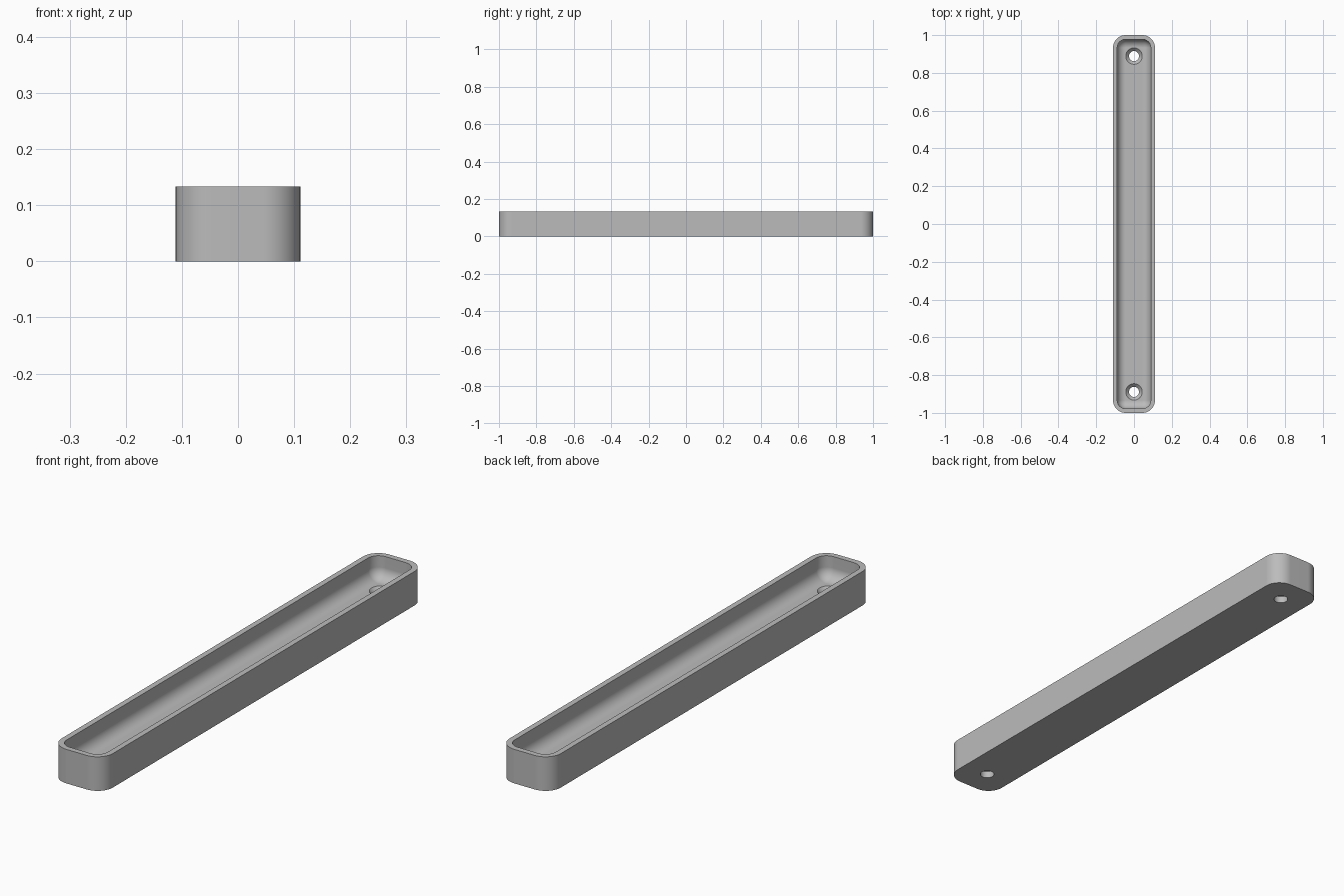
import bpy, bmesh
from math import sin, cos, pi, radians

U = 2 / 90                      # one design unit
WIDTH, LENGTH, HEIGHT = 10 * U, 90 * U, 6 * U
CORNER, WALL, FLOOR, FILLET = 3 * U, U, 2 * U, 2 * U
HOLE_Y = 40 * U
HOLE_R, SINK_R = 1.2 * U, 1.96 * U

old = bpy.data.objects.get("Cube")
if old:
    bpy.data.objects.remove(old, do_unlink=True)

grey = bpy.data.materials.new("plain_grey")
grey.use_nodes = True
colour = (0.5, 0.5, 0.5, 1)
grey.diffuse_color = colour
grey.node_tree.nodes["Principled BSDF"].inputs["Base Color"].default_value = colour


def rounded_ring(inset, z, steps=12):
    """Rounded rectangle outline, inset from the outer wall."""
    r = max(CORNER - inset, 0)
    cx, cy = WIDTH / 2 - CORNER, LENGTH / 2 - CORNER
    pts = []
    for k, (sx, sy) in enumerate([(1, 1), (-1, 1), (-1, -1), (1, -1)]):
        for i in range(steps + 1):
            a = (k + i / steps) * pi / 2
            pts.append((sx * cx + r * cos(a), sy * cy + r * sin(a), z))
    return pts


def circle_ring(r, z, y, steps=48):
    return [(r * cos(2 * pi * i / steps), y + r * sin(2 * pi * i / steps), z)
            for i in range(steps)]


def loft(name, rings):
    """Skin a stack of rings and cap both ends."""
    bm = bmesh.new()
    loops = [[bm.verts.new(p) for p in ring] for ring in rings]
    n = len(loops[0])
    for a, b in zip(loops, loops[1:]):
        for i in range(n):
            j = (i + 1) % n
            bm.faces.new((a[i], a[j], b[j], b[i]))
    bm.faces.new(loops[0][::-1])
    bm.faces.new(loops[-1])
    bmesh.ops.remove_doubles(bm, verts=bm.verts, dist=1e-5)
    bmesh.ops.recalc_face_normals(bm, faces=bm.faces)
    mesh = bpy.data.meshes.new(name)
    bm.to_mesh(mesh)
    bm.free()
    mesh.materials.append(grey)
    obj = bpy.data.objects.new(name, mesh)
    bpy.context.collection.objects.link(obj)
    return obj


# Tray: outer wall, flat rim, inner wall, rounded fillet down to the floor
profile = [(0, 0), (0, HEIGHT), (WALL, HEIGHT)]
for i in range(13):
    a = i / 12 * pi / 2
    profile.append((WALL + FILLET * (1 - cos(a)), FLOOR + FILLET * (1 - sin(a))))
tray = loft("tray", [rounded_ring(d, z) for d, z in profile])
bpy.ops.object.select_all(action="DESELECT")
bpy.context.view_layer.objects.active = tray
tray.select_set(True)

# Countersunk screw holes at both ends
for side in (-1, 1):
    y = side * HOLE_Y
    cutter = loft("screw_hole_cutter", [
        circle_ring(HOLE_R, -U, y),
        circle_ring(HOLE_R, FLOOR - (SINK_R - HOLE_R), y),
        circle_ring(SINK_R, FLOOR, y),
        circle_ring(SINK_R, FLOOR + U, y)])
    cutter.hide_render = True
    cut = tray.modifiers.new("screw_hole", "BOOLEAN")
    cut.operation = "DIFFERENCE"
    cut.solver = "EXACT"
    cut.object = cutter
    bpy.ops.object.modifier_apply(modifier=cut.name)
    bpy.data.objects.remove(cutter, do_unlink=True)

# Smooth corners and fillets, crisp rim and hole edges
bpy.ops.object.shade_smooth_by_angle(angle=radians(30))
normals = tray.modifiers.new("even_shading", "WEIGHTED_NORMAL")
normals.keep_sharp = True
